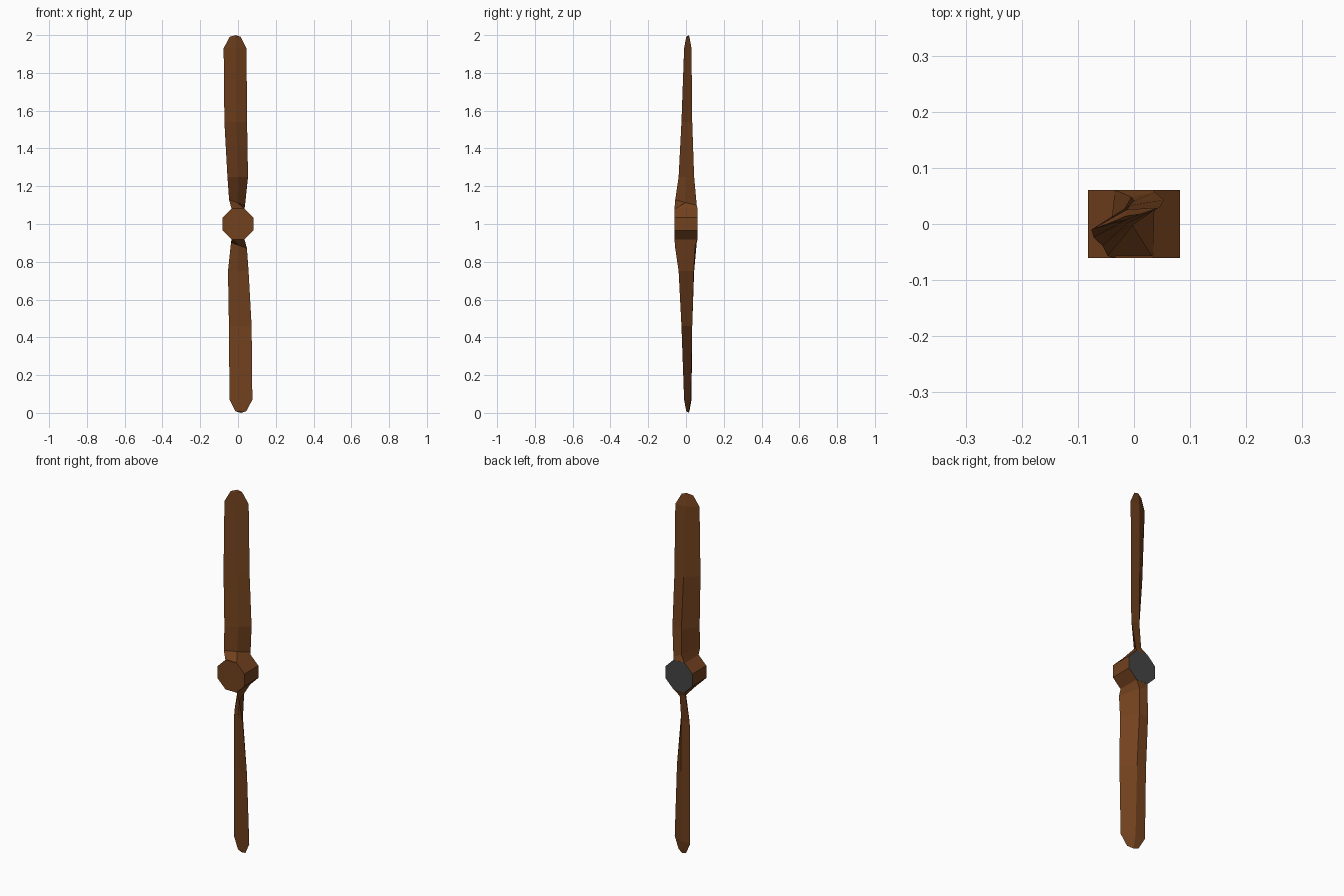
import bpy, bmesh, math
from mathutils import Matrix, Vector

if "Cube" in bpy.data.objects:
    bpy.data.objects.remove(bpy.data.objects["Cube"])


def material(name, rgb):
    m = bpy.data.materials.new(name)
    m.diffuse_color = (*rgb, 1)
    m.use_nodes = True
    m.node_tree.nodes["Principled BSDF"].inputs["Base Color"].default_value = m.diffuse_color
    return m


WOOD = material("wood", (0.17, 0.054, 0.013))
METAL = material("dark_metal", (0.06, 0.06, 0.06))


def finish(bm, name, mats):
    bmesh.ops.recalc_face_normals(bm, faces=bm.faces[:])
    mesh = bpy.data.meshes.new(name)
    for m in mats:
        mesh.materials.append(m)
    # Dark mounting plate on the rear of the hub
    if len(mats) > 1:
        for f in bm.faces:
            f.material_index = 1 if f.normal.y > 0.9 else 0
    bm.to_mesh(mesh)
    bm.free()
    obj = bpy.data.objects.new(name, mesh)
    obj.location.z = 1
    bpy.context.collection.objects.link(obj)
    return obj


# Octagonal hub with its axis along y
bm = bmesh.new()
R = 0.082 / math.cos(math.pi / 8)
bmesh.ops.create_cone(bm, cap_ends=True, segments=8, radius1=R, radius2=R, depth=0.122,
                      matrix=Matrix.Rotation(math.pi / 2, 4, 'X') @ Matrix.Rotation(math.pi / 8, 4, 'Z'))
finish(bm, "hub", [WOOD, METAL])

# Blade stations: leading edge, trailing edge, rear ridge (relative to hub centre)
STATIONS = [
    ((-0.047, -0.057, 0.128), (0.037, 0.057, 0.098), (-0.005, 0.048, 0.115)),
    ((-0.056, -0.039, 0.25), (0.053, 0.043, 0.25), (0.000, 0.041, 0.25)),
    ((-0.072, -0.024, 0.54), (0.048, 0.033, 0.54), (-0.008, 0.033, 0.54)),
    ((-0.076, -0.010, 0.93), (0.045, 0.029, 0.93), (-0.012, 0.026, 0.93)),
    ((-0.045, 0.001, 0.99), (0.013, 0.018, 0.992), (-0.015, 0.014, 1.0)),
]


def blade(name, angle):
    bm = bmesh.new()
    # Rectangular foot sitting on the hub's flat
    w, d, h = 0.034, 0.061, 0.08
    rings = [[(-w, -d, h), (w, -d, h), (w, d, h), (-w, d, h)]]
    for lead, trail, ridge in STATIONS:
        front = (Vector(lead) + Vector(trail)) / 2
        rings.append([lead, front + Vector((0.002, -0.002, 0)), trail, ridge])
    rings = [[bm.verts.new(p) for p in ring] for ring in rings]
    for a, b in zip(rings, rings[1:]):
        for i in range(4):
            j = (i + 1) % 4
            bm.faces.new((a[i], a[j], b[j], b[i]))
    bm.faces.new(rings[0])
    bm.faces.new(rings[-1])
    bmesh.ops.rotate(bm, verts=bm.verts[:], cent=(0, 0, 0),
                     matrix=Matrix.Rotation(angle, 3, 'Y'))
    return finish(bm, name, [WOOD])


blade("upper_blade", 0)
blade("lower_blade", math.pi)
